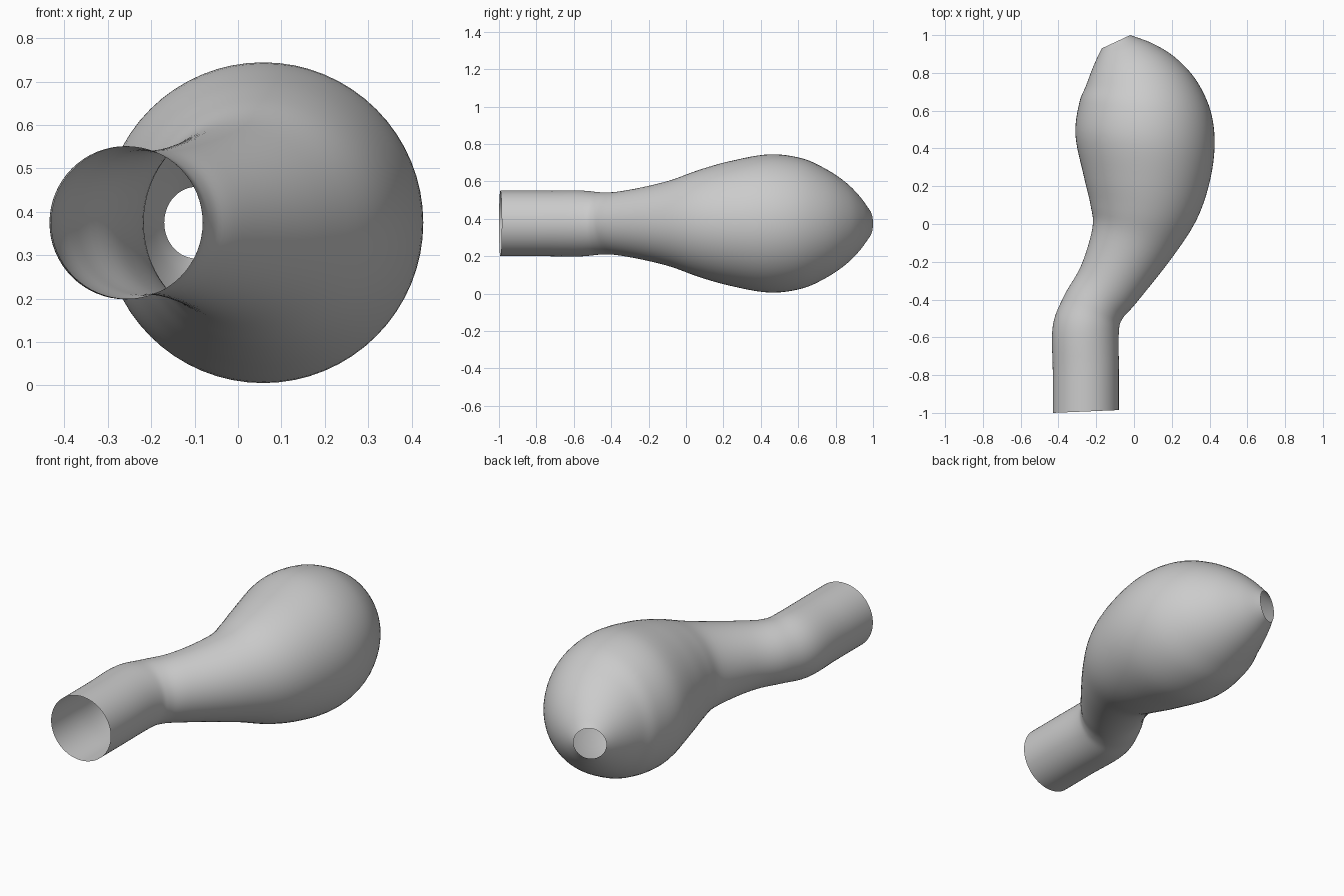
import bpy
import bmesh
import math
from mathutils import Vector

cube = bpy.data.objects.get("Cube")
if cube:
    bpy.data.objects.remove(cube, do_unlink=True)

SIDES = 64       # points around each ring
STEPS = 6        # rings between two stations
MID_Z = 0.375    # height of the tube's axis

# Stations along the tube: left wall (x, y), right wall (x, y)
STATIONS = [
    (-.43, -1.0, -.08, -.985),
    (-.43, -.78, -.08, -.77),
    (-.43, -.54, -.08, -.57),
    (-.37, -.38, -.06, -.5),
    (-.28, -.22, .01, -.42),
    (-.22, -.02, .2, -.18),
    (-.23, .1, .33, .02),
    (-.265, .25, .4, .22),
    (-.31, .47, .427, .42),
    (-.29, .64, .405, .6),
    (-.255, .73, .33, .76),
    (-.225, .81, .22, .88),
    (-.195, .88, .1, .955),
    (-.17, .93, -.02, 1.0),
]


def catmull(a, b, c, d, t):
    """Smooth value between b and c."""
    return .5 * (2 * b + (c - a) * t + (2 * a - 5 * b + 4 * c - d) * t ** 2
                 + (3 * b - a - 3 * c + d) * t ** 3)


def smooth_stations(rows):
    pts = [Vector(r) for r in rows]
    pts = [2 * pts[0] - pts[1]] + pts + [2 * pts[-1] - pts[-2]]
    out = []
    for i in range(len(pts) - 3):
        out += [catmull(*pts[i:i + 4], s / STEPS) for s in range(STEPS)]
    return out + [pts[-2]]


# Open tube lofted from round rings spanning the two walls
bm = bmesh.new()
rings = []
for st in smooth_stations(STATIONS):
    left = Vector((st[0], st[1], MID_Z))
    right = Vector((st[2], st[3], MID_Z))
    centre, across = (left + right) / 2, (right - left) / 2
    up = Vector((0, 0, across.length))
    angles = [2 * math.pi * k / SIDES for k in range(SIDES)]
    rings.append([bm.verts.new(centre + across * math.cos(a) + up * math.sin(a))
                  for a in angles])
for lower, upper in zip(rings, rings[1:]):
    for k in range(SIDES):
        n = (k + 1) % SIDES
        bm.faces.new((lower[k], upper[k], upper[n], lower[n]))

# Make the faces point out of the tube
bm.normal_update()
face = bm.faces[:][0]
axis = sum((v.co for v in rings[0]), Vector()) / SIDES
if face.normal.dot(face.calc_center_median() - axis) < 0:
    bmesh.ops.reverse_faces(bm, faces=bm.faces[:])

mesh = bpy.data.meshes.new("bulb_tube")
bm.to_mesh(mesh)
bm.free()
mesh.shade_smooth()
tube = bpy.data.objects.new("bulb_tube", mesh)
bpy.context.collection.objects.link(tube)

# Plain grey surface
grey = bpy.data.materials.new("light_grey")
grey.use_nodes = True
colour = (.6, .6, .6, 1)
grey.diffuse_color = colour
grey.node_tree.nodes["Principled BSDF"].inputs["Base Color"].default_value = colour
mesh.materials.append(grey)
